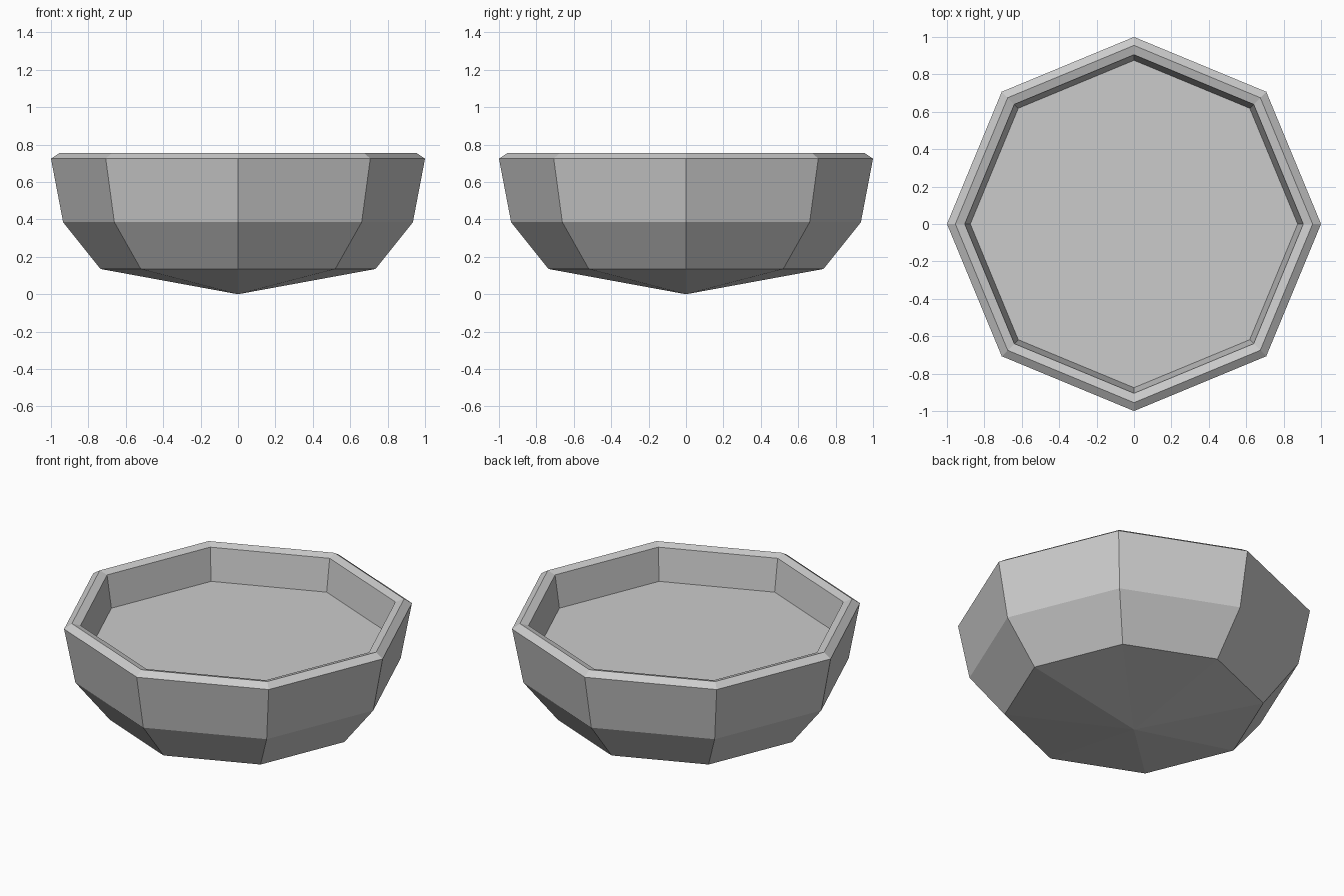
import bpy
import bmesh
from math import cos, sin, pi

cube = bpy.data.objects.get("Cube")
if cube:
    bpy.data.objects.remove(cube, do_unlink=True)

SIDES = 8

# Plain grey material
grey = bpy.data.materials.new("light_grey")
grey.use_nodes = True
colour = (0.6, 0.6, 0.6, 1)
grey.diffuse_color = colour
grey.node_tree.nodes["Principled BSDF"].inputs["Base Color"].default_value = colour

# Bowl profile as (radius, height): underside, wall, bevelled rim, inner wall
profile = [
    (0.735, 0.135),
    (0.935, 0.385),
    (1.0, 0.725),
    (0.955, 0.755),
    (0.905, 0.74),
    (0.875, 0.54),
]

bm = bmesh.new()
rings = []
for radius, height in profile:
    angles = [2 * pi * i / SIDES for i in range(SIDES)]
    rings.append([bm.verts.new((radius * cos(a), radius * sin(a), height)) for a in angles])

# Bands between neighbouring rings
for low, high in zip(rings, rings[1:]):
    for i in range(SIDES):
        j = (i + 1) % SIDES
        bm.faces.new((low[i], low[j], high[j], high[i]))

# Shallow pointed underside
tip = bm.verts.new((0, 0, 0))
for i in range(SIDES):
    bm.faces.new((tip, rings[0][(i + 1) % SIDES], rings[0][i]))

# Flat floor inside the bowl
bm.faces.new(rings[-1])
bmesh.ops.recalc_face_normals(bm, faces=bm.faces)

mesh = bpy.data.meshes.new("bowl")
bm.to_mesh(mesh)
bm.free()
mesh.materials.append(grey)
bowl = bpy.data.objects.new("bowl", mesh)
bpy.context.collection.objects.link(bowl)
